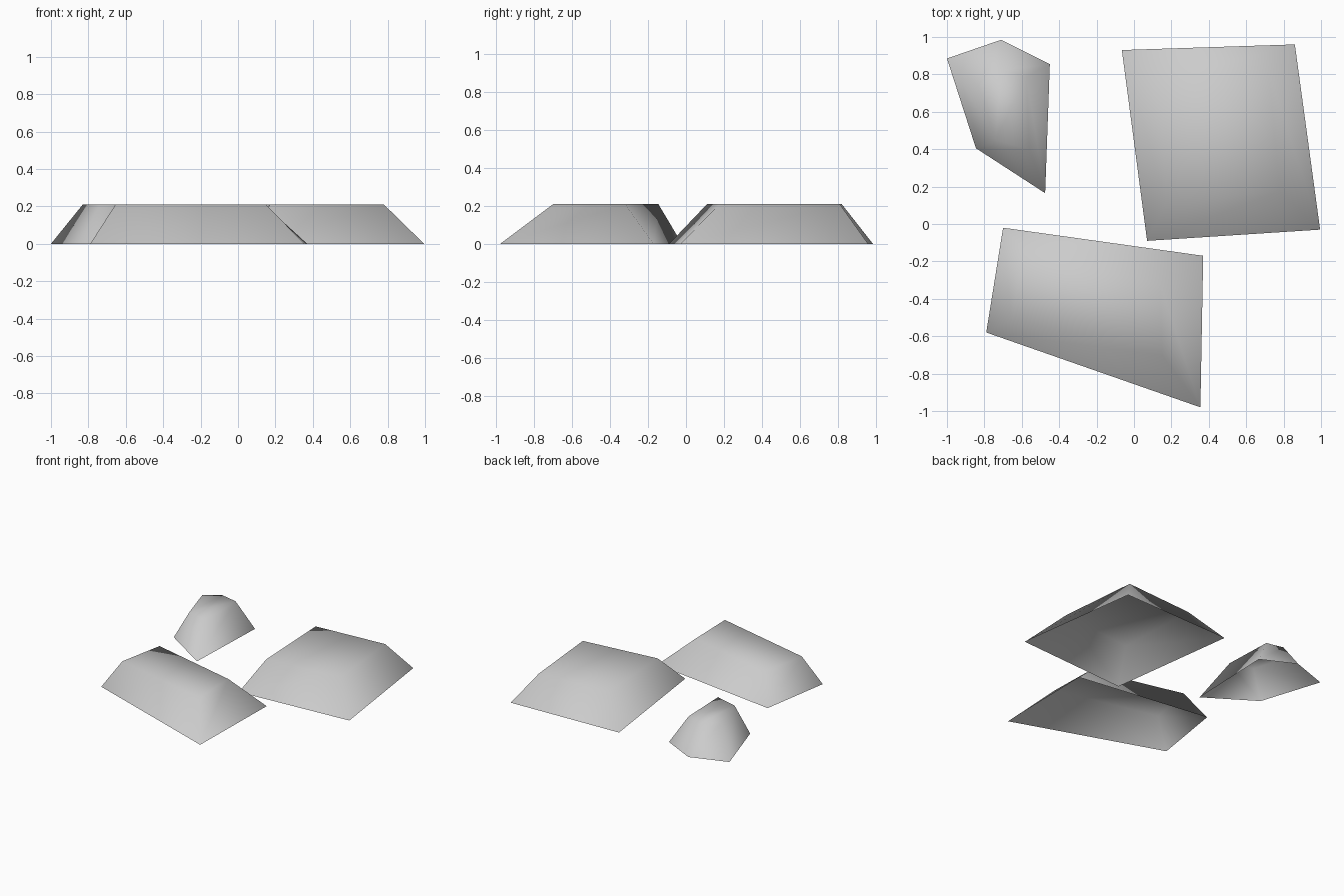
import bpy
import bmesh

cube = bpy.data.objects.get("Cube")
if cube:
    bpy.data.objects.remove(cube, do_unlink=True)

HEIGHT = 0.21

# Single stone grey
stone = bpy.data.materials.new("stone_grey")
stone.use_nodes = True
colour = (0.6, 0.6, 0.6, 1)
stone.diffuse_color = colour
stone.node_tree.nodes["Principled BSDF"].inputs["Base Color"].default_value = colour


def mound(name, foot, crown):
    """Open-bottomed slab: sloping sides from the foot outline up to a flat crown."""
    bm = bmesh.new()
    low = [bm.verts.new((x, y, 0)) for x, y in foot]
    high = [bm.verts.new((x, y, HEIGHT)) for x, y in crown]
    n = len(low)
    for i in range(n):
        j = (i + 1) % n
        bm.faces.new((low[i], low[j], high[j], high[i]))
    bm.faces.new(high)
    for face in bm.faces:
        face.smooth = True
    mesh = bpy.data.meshes.new(name)
    bm.to_mesh(mesh)
    bm.free()
    mesh.materials.append(stone)
    obj = bpy.data.objects.new(name, mesh)
    bpy.context.collection.objects.link(obj)
    return obj


# Outlines run counter-clockwise seen from above
mound("large_slab",
      [(0.07, -0.09), (0.995, -0.03), (0.86, 0.96), (-0.065, 0.93)],
      [(0.17, 0.11), (0.78, 0.175), (0.72, 0.81), (0.14, 0.77)])

mound("front_slab",
      [(-0.79, -0.58), (0.355, -0.98), (0.37, -0.17), (-0.70, -0.02)],
      [(-0.655, -0.51), (0.15, -0.70), (0.14, -0.32), (-0.585, -0.145)])

mound("small_slab",
      [(-1, 0.885), (-0.845, 0.405), (-0.475, 0.165), (-0.45, 0.855), (-0.71, 0.985)],
      [(-0.83, 0.74), (-0.74, 0.45), (-0.56, 0.40), (-0.575, 0.79), (-0.71, 0.82)])
